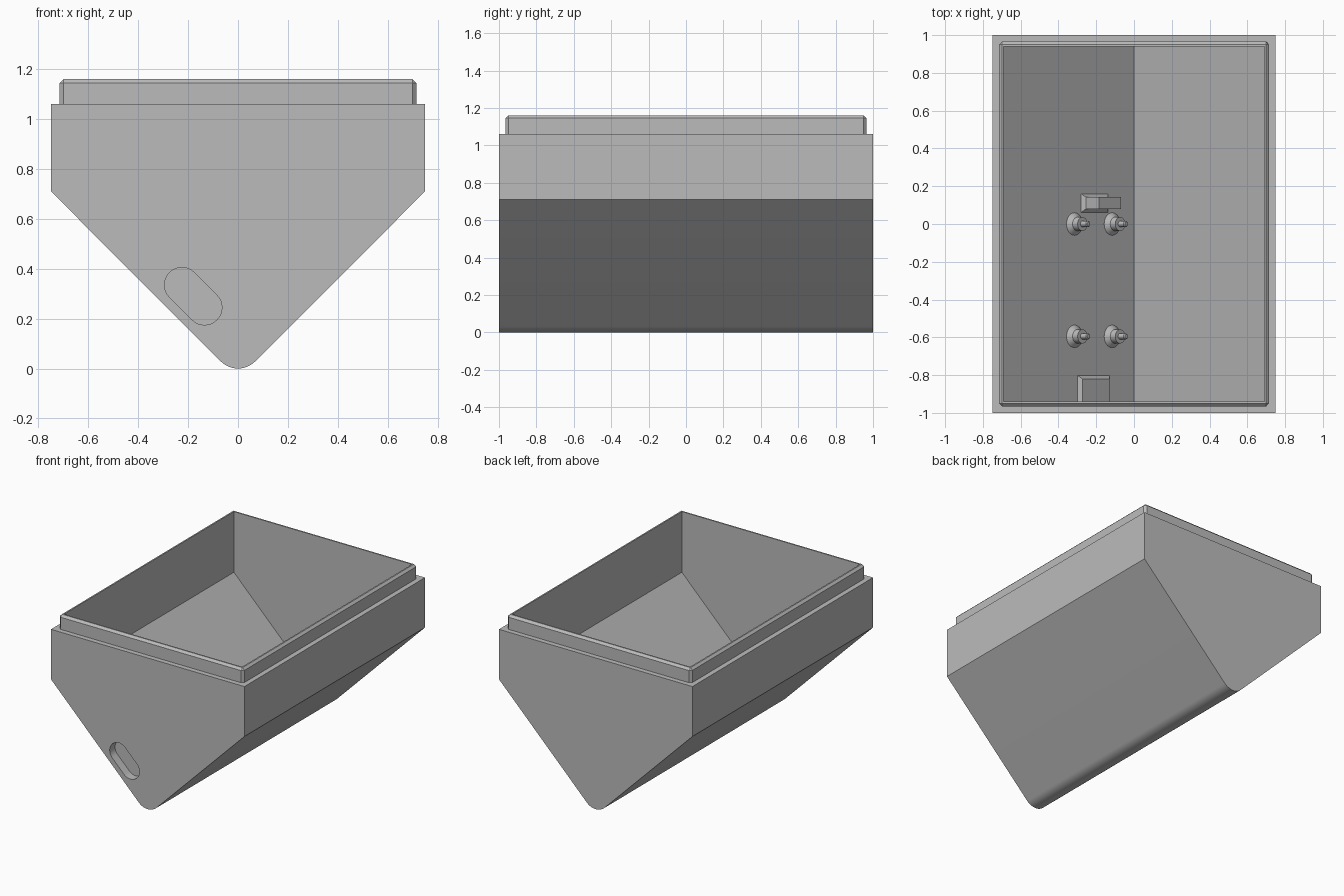
import bpy, bmesh, math
from mathutils import Matrix, Vector

if "Cube" in bpy.data.objects:
    bpy.data.objects.remove(bpy.data.objects["Cube"], do_unlink=True)

GREY = (0.5, 0.5, 0.5, 1)
grey = bpy.data.materials.new("plain_grey")
grey.use_nodes = True
grey.diffuse_color = GREY
grey.node_tree.nodes["Principled BSDF"].inputs["Base Color"].default_value = GREY

# Tilted frame: local x runs down the inner slope, local z stands off it
TILT = Matrix.Rotation(math.pi / 4, 4, 'Y')
FLOOR = 0.032


def finish(name, bm):
    bmesh.ops.recalc_face_normals(bm, faces=bm.faces)
    mesh = bpy.data.meshes.new(name)
    bm.to_mesh(mesh)
    bm.free()
    obj = bpy.data.objects.new(name, mesh)
    mesh.materials.append(grey)
    bpy.context.collection.objects.link(obj)
    return obj


def select(obj):
    bpy.ops.object.select_all(action='DESELECT')
    obj.select_set(True)
    bpy.context.view_layer.objects.active = obj


def smooth(obj):
    select(obj)
    bpy.ops.object.shade_smooth_by_angle(angle=math.radians(30))


def prism(name, outline, y0, y1, matrix=Matrix()):
    """Extrude an x-z outline from y0 to y1."""
    bm = bmesh.new()
    face = bm.faces.new([bm.verts.new((x, y0, z)) for x, z in outline])
    new = bmesh.ops.extrude_face_region(bm, geom=[face])["geom"]
    bmesh.ops.translate(bm, vec=(0, y1 - y0, 0),
                        verts=[v for v in new if isinstance(v, bmesh.types.BMVert)])
    bm.transform(matrix)
    return finish(name, bm)


def combine(target, other, operation):
    mod = target.modifiers.new(operation, 'BOOLEAN')
    mod.object, mod.operation, mod.solver = other, operation, 'EXACT'
    select(target)
    bpy.ops.object.modifier_apply(modifier=mod.name)
    bpy.data.objects.remove(other, do_unlink=True)


def arc(cx, cz, r, start, end, steps=16):
    angles = [math.radians(start + (end - start) * i / steps) for i in range(steps + 1)]
    return [(cx + r * math.cos(a), cz + r * math.sin(a)) for a in angles]


# Outer shell with a rounded keel
R = 0.097
shell = prism("hopper_shell", [(-0.75, 1.06), (-0.75, 0.71)]
              + arc(0, R, R, 225, 315) + [(0.75, 0.71), (0.75, 1.06)], -1, 1)

# Raised rim with chamfered upper and corner edges
bm = bmesh.new()
bmesh.ops.create_cube(bm, size=1)
bm.transform(Matrix.Translation((0, 0, 1.06)) @ Matrix.Diagonal((1.43, 1.93, 0.2, 1)))
edges = [e for e in bm.edges if max(v.co.z for v in e.verts) > 1.1]
bmesh.ops.bevel(bm, geom=edges, offset=0.015, segments=1, affect='EDGES')
combine(shell, finish("rim", bm), 'UNION')

# V-shaped cavity
cavity = prism("cavity_cutter", [(-0.69, 1.3), (-0.69, 0.735), (0, 0.045),
                                 (0.69, 0.735), (0.69, 1.3)], -0.94, 0.94)
combine(shell, cavity, 'DIFFERENCE')

# Port slot through the front wall, parallel to the slope
slot = prism("slot_cutter", arc(-0.396, 0.078, 0.07, 90, 270)
             + arc(-0.268, 0.078, 0.07, -90, 90), -1.1, -0.94, TILT)
combine(shell, slot, 'DIFFERENCE')
smooth(shell)


def flared_block(name, u0, u1, y0, y1, top, flare=0.018, front_flare=True):
    """Block on the slope with a chamfered foot; sizes are those of the body."""
    bm = bmesh.new()
    rings = []
    for v, f in ((FLOOR - 0.002, flare), (FLOOR, flare), (FLOOR + flare, 0), (top, 0)):
        if rings and v - FLOOR - flare > -1e-6 and f == 0 and len(rings) == 3 and top <= FLOOR + flare:
            break
        yf = y0 - f if front_flare else y0
        rings.append([bm.verts.new(p) for p in ((u0 - f, yf, v), (u1 + f, yf, v),
                                                (u1 + f, y1 + f, v), (u0 - f, y1 + f, v))])
    for a, b in zip(rings, rings[1:]):
        for i in range(4):
            j = (i + 1) % 4
            bm.faces.new((a[i], a[j], b[j], b[i]))
    bm.faces.new(rings[0])
    bm.faces.new(rings[-1])
    bm.transform(TILT)
    return finish(name, bm)


# Low pad behind the slot and the upright stop
flared_block("port_pad", -0.436, -0.234, -0.94, -0.82, FLOOR + 0.018, front_flare=False)
flared_block("board_stop", -0.41, -0.245, 0.08, 0.142, 0.147)


# Mounting posts: flared foot, barrel and locating pin
def post(name, u, y):
    bm = bmesh.new()
    profile = [(0, -0.002), (0.06, -0.002), (0.06, 0), (0.037, 0.022), (0.037, 0.06),
               (0.016, 0.06), (0.016, 0.1), (0.011, 0.105), (0, 0.105)]
    verts = [bm.verts.new((r, 0, h)) for r, h in profile]
    line = [bm.edges.new(pair) for pair in zip(verts, verts[1:])]
    bmesh.ops.spin(bm, geom=verts + line, cent=(0, 0, 0), axis=(0, 0, 1),
                   angle=2 * math.pi, steps=32)
    bmesh.ops.remove_doubles(bm, verts=bm.verts, dist=1e-5)
    bm.transform(TILT @ Matrix.Translation(Vector((u, y, FLOOR))))
    smooth(finish(name, bm))


for end, y in (("front", -0.595), ("back", 0)):
    for side, u in (("upper", -0.477), ("lower", -0.195)):
        post(f"{end}_{side}_post", u, y)
